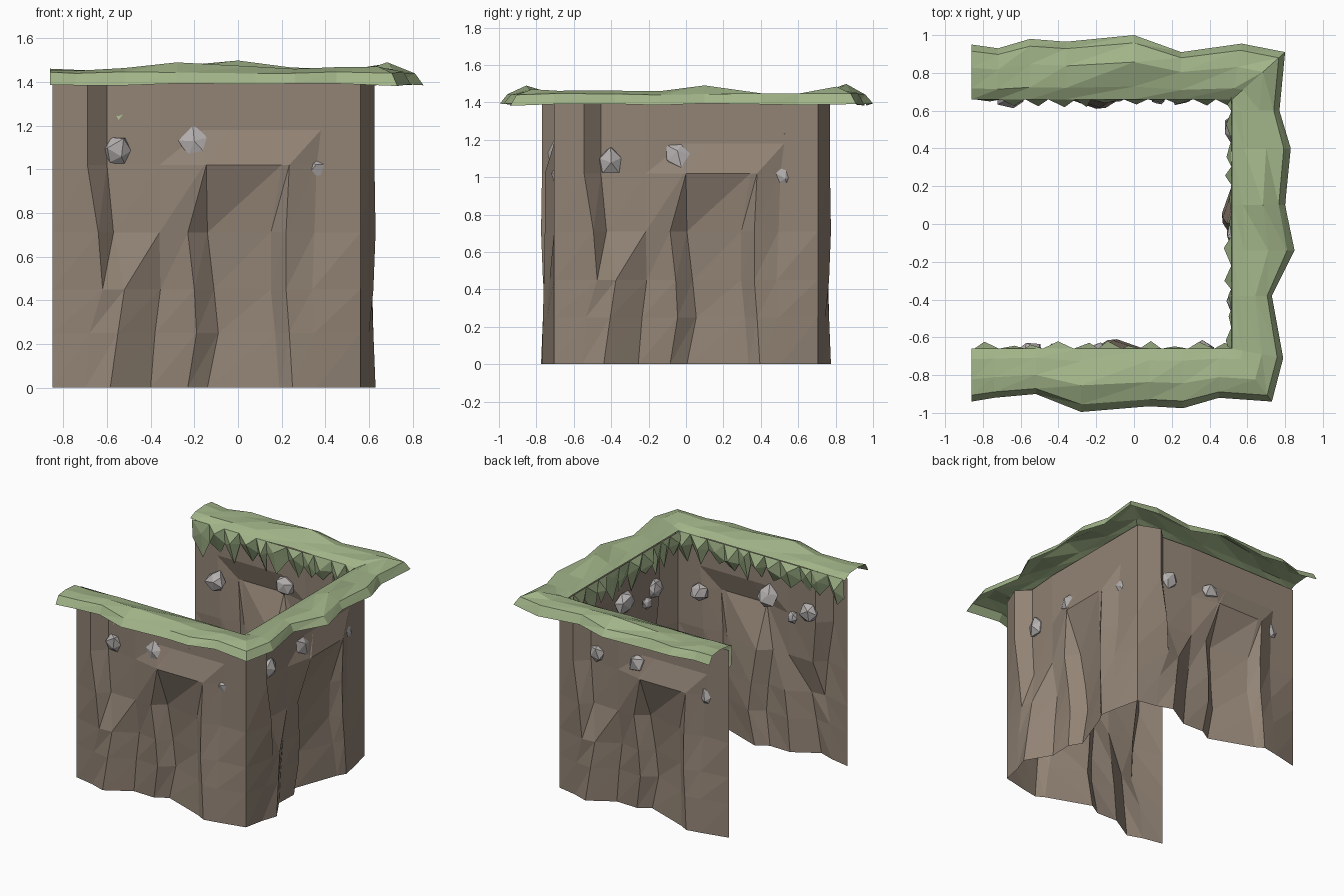
import bpy, bmesh, math, random
from mathutils import Vector, Matrix

if "Cube" in bpy.data.objects:
    bpy.data.objects.remove(bpy.data.objects["Cube"])

random.seed(7)
CX, R = -0.145, 0.705   # the three cliff modules rotate about (CX, 0)


def material(name, col):
    m = bpy.data.materials.new(name)
    m.diffuse_color = (*col, 1)
    m.use_nodes = True
    m.node_tree.nodes["Principled BSDF"].inputs["Base Color"].default_value = m.diffuse_color
    return m


ROCK = material("cliff_brown", (0.29, 0.23, 0.18))
GRASS = material("grass_green", (0.36, 0.46, 0.25))
STONE = material("stone_grey", (0.46, 0.43, 0.43))


def mesh_object(name, bm, mat):
    bmesh.ops.remove_doubles(bm, verts=bm.verts, dist=0.0005)
    me = bpy.data.meshes.new(name)
    bm.to_mesh(me)
    bm.free()
    ob = bpy.data.objects.new(name, me)
    me.materials.append(mat)
    bpy.context.collection.objects.link(ob)
    return ob


def grid_faces(bm, cols):
    """Skin a list of equally long vertex columns with triangles."""
    for a, b in zip(cols, cols[1:]):
        for i in range(len(a) - 1):
            bm.faces.new((a[i], b[i], b[i + 1]))
            bm.faces.new((a[i], b[i + 1], a[i + 1]))


def place(u, v, z):
    """Module point: u along the wall (world x of front wall), v outward."""
    return Vector((u, -R - v, z))


# cliff sheet: each column is (along, outward) at the heights in LEVELS
LEVELS = (0, 0.25, 0.45, 0.71, 1.02, 1.18, 1.41)
COLUMNS = [
    [(-.70, .03), (-.68, .04), (-.62, .06), (-.64, .07), (-.69, .065), (-.69, .065), (-.69, .065)],
    [(-.585, .07), (-.55, .06), (-.52, .05), (-.57, -.01), (-.60, -.02), (-.60, -.02), (-.60, -.02)],
    [(-.40, -.04), (-.38, -.04), (-.355, -.04), (-.36, .0), (-.36, 0), (-.36, 0), (-.36, 0)],
    [(-.23, -.035), (-.19, -.02), (-.20, -.01), (-.23, .0), (-.155, .045), (-.16, 0), (-.16, 0)],
    [(-.14, -.09), (-.09, -.095), (-.11, -.09), (-.14, -.07), (-.145, .05), (-.05, 0), (-.05, 0)],
    [(.19, .03), (.17, .01), (.15, -.01), (.15, .0), (.20, .05), (.10, 0), (.10, 0)],
    [(.25, .065), (.235, .06), (.22, .055), (.22, .05), (.235, .05), (.26, 0), (.26, 0)],
    [(.36, .045), (.35, .04), (.34, .025), (.35, .0), (.36, .0), (.38, 0), (.38, 0)],
]


def cliff():
    bm = bmesh.new()
    ends = [[(u, 0)] * len(LEVELS) for u in (CX - R, CX + R)]
    cols = [[bm.verts.new(place(u, v, z)) for (u, v), z in zip(c, LEVELS)]
            for c in [ends[0], *COLUMNS, ends[1]]]
    grid_faces(bm, cols)
    return bm


# faceted stones half sunk in the cliff
def stones():
    bm = bmesh.new()
    for u, v, z, r in ((.36, -.035, 1.0, .085), (-.19, -.015, 1.11, .09),
                       (-.42, -.04, 1.02, .05), (-.55, -.025, 1.085, .08)):
        new = bmesh.ops.create_icosphere(bm, subdivisions=1, radius=r)["verts"]
        turn = Matrix.Rotation(random.uniform(0, 6), 3, Vector((1, u, z)))
        for p in new:
            q = turn @ p.co * random.uniform(.75, 1.1)
            p.co = place(u, v, z) + Vector((q.x, q.y * .7, q.z))
    return bm


# hanging grass blades along the inner edge, each a folded spike
def fringe():
    bm = bmesh.new()
    n = 11
    rows = []
    for i in range(n + 1):
        u = CX - .70 + 1.40 * i / n + (random.uniform(-.03, .03) if 0 < i < n else 0)
        rows.append((u, random.uniform(-.04, -.02), random.uniform(1.27, 1.34)))
    for (a, va, za), (b, vb, zb) in zip(rows, rows[1:]):
        mid = (a + b) / 2 + random.uniform(-.02, .02)
        P = lambda u, v, z: bm.verts.new(place(u, v, z))
        ta, tb = P(a, -.045, 1.42), P(b, -.045, 1.42)
        sa, sb = P(a, va, za), P(b, vb, zb)
        ridge = P(mid, random.uniform(-.09, -.055), random.uniform(1.32, 1.38))
        tip = P(mid, random.uniform(-.05, .003), random.uniform(1.15, 1.25))
        for f in ((ta, tb, ridge), (ta, ridge, sa), (tb, sb, ridge),
                  (sa, ridge, tip), (ridge, sb, tip)):
            bm.faces.new(f)
    return bm


spot = Matrix.Translation((CX, 0, 0))
for part, build, mat in (("cliff_wall", cliff, ROCK), ("stones", stones, STONE),
                         ("grass_fringe", fringe, GRASS)):
    for k, side in enumerate(("front", "right", "back")):
        bm = build()
        bm.transform(spot @ Matrix.Rotation(k * math.pi / 2, 4, 'Z') @ spot.inverted())
        mesh_object(f"{part}_{side}", bm, mat)

# grass cap: wavy outer edge swept to the inner edge of the U
OUTER = [(-.86, -.94), (-.74, -.92), (-.52, -.90), (-.28, -.995), (.08, -.965), (.26, -.975),
         (.45, -.92), (.73, -.94), (.79, -.71), (.73, -.38), (.85, -.14), (.80, .10),
         (.83, .40), (.77, .60), (.80, .91), (.57, .955), (.25, .91), (0, 1.0),
         (-.36, .965), (-.55, .98), (-.72, .93), (-.86, .95)]
PEAKS = {3: .04, 7: .02, 11: .04, 14: .035, 17: .045}
PROFILE = ((0, 1.388), (.12, 1.445), (.42, 1.452), (.80, 1.448), (1, 1.42))
bm = bmesh.new()
cols = []
for i, (x, y) in enumerate(OUTER):
    out = Vector((x, y, 0))
    inn = Vector((min(x, .52), max(-.66, min(.66, y)), 0))
    col = []
    for j, (t, z) in enumerate(PROFILE):
        p = out.lerp(inn, t)
        p.z = z + random.uniform(-.007, .007)
        if j == 2:
            p.z += PEAKS.get(i, random.uniform(0, .015))
        col.append(bm.verts.new(p))
    cols.append(col)
grid_faces(bm, cols)
mesh_object("grass_cap", bm, GRASS)
